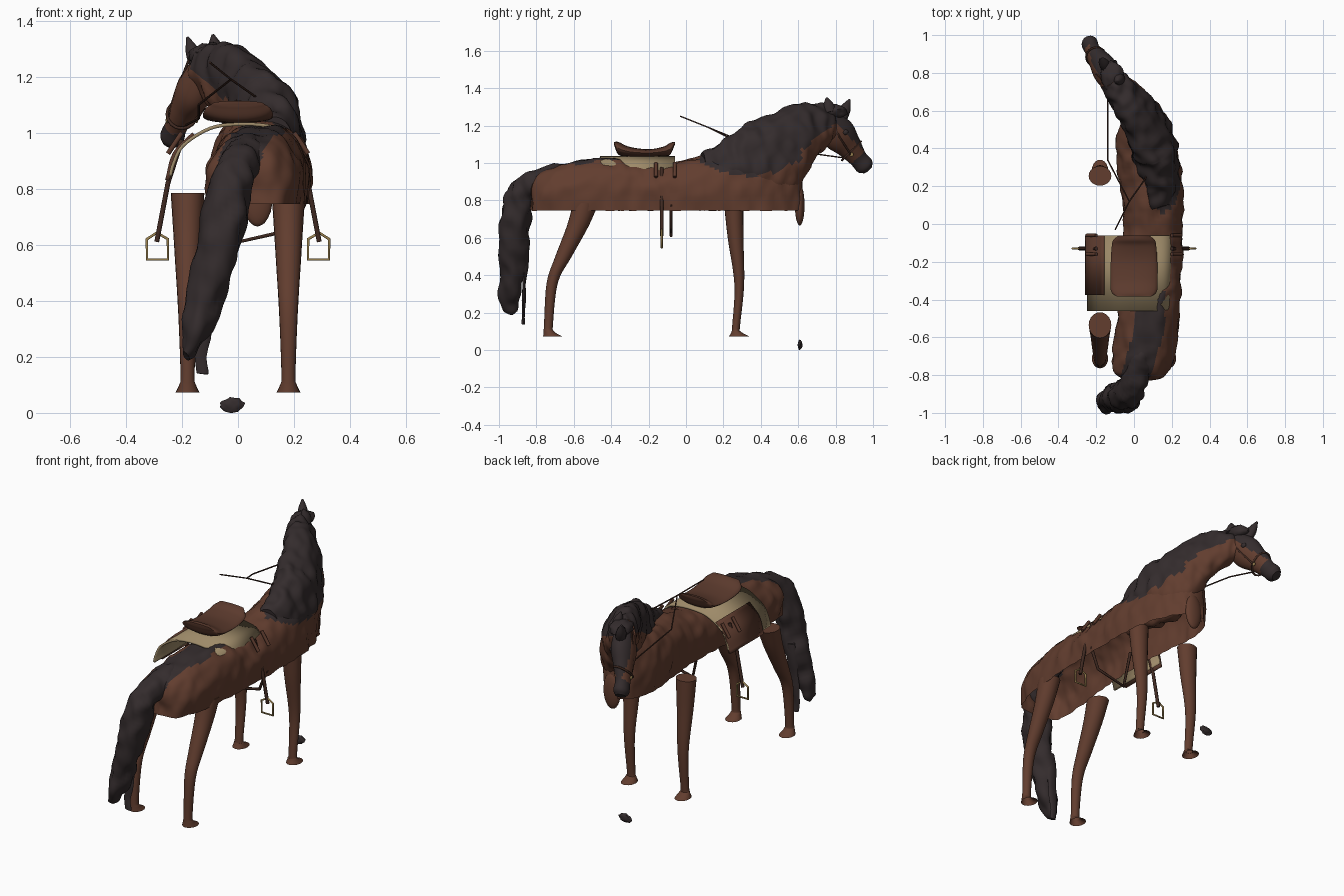
import bpy, bmesh, math
from mathutils import Vector, noise

cube = bpy.data.objects.get("Cube")
if cube:
    bpy.data.objects.remove(cube)


def material(name, r, g, b):
    m = bpy.data.materials.new(name)
    m.use_nodes = True
    m.diffuse_color = (r, g, b, 1)
    m.node_tree.nodes["Principled BSDF"].inputs["Base Color"].default_value = (r, g, b, 1)
    return m


COAT = material("brown coat", .122, .047, .028)
HAIR = material("dark hair", .034, .025, .026)
LEATHER = material("saddle leather", .105, .042, .026)
STRAP = material("dark strap", .05, .022, .015)
CLOTH = material("tan cloth", .34, .255, .14)
BRASS = material("brass", .32, .22, .08)


def smooth_rows(rows, steps):
    """Catmull-Rom interpolation of rows of numbers."""
    rows = [Vector(r) for r in rows]
    pad = [rows[0] * 2 - rows[1]] + rows + [rows[-1] * 2 - rows[-2]]
    out = []
    for a, b, c, d in zip(pad, pad[1:], pad[2:], pad[3:]):
        for i in range(steps):
            t = i / steps
            out.append((b * 2 + (c - a) * t + (a * 2 - b * 5 + c * 4 - d) * t**2
                        + (b * 3 - a - c * 3 + d) * t**3) / 2)
    return out + [rows[-1]]


def loft(name, rings, mats, rule=None, closed=True, caps=(0, -1), bump=0):
    """Skin rings of points; caps lists the rings to fill; rule(centre) picks the material slot."""
    bm = bmesh.new()
    vs = [[bm.verts.new(p) for p in ring] for ring in rings]
    n = len(vs[0])
    for r, s in zip(vs, vs[1:]):
        for i in range(n if closed else n - 1):
            j = (i + 1) % n
            bm.faces.new((r[i], r[j], s[j], s[i]))
    for end in caps:
        bm.faces.new(vs[end])
    bmesh.ops.recalc_face_normals(bm, faces=bm.faces)
    bm.normal_update()
    if bump:
        moves = [v.normal * bump * noise.noise(Vector((v.co.x * 18, v.co.y * 18, v.co.z * 12)))
                 for v in bm.verts]
        for v, m in zip(bm.verts, moves):
            v.co += m
    if rule:
        for f in bm.faces:
            f.material_index = int(rule(f.calc_center_median()))
    return finish(name, bm, mats)


def finish(name, bm, mats):
    me = bpy.data.meshes.new(name)
    bm.to_mesh(me)
    bm.free()
    for m in mats:
        me.materials.append(m)
    ob = bpy.data.objects.new(name, me)
    bpy.context.collection.objects.link(ob)
    bpy.ops.object.select_all(action='DESELECT')
    ob.select_set(True)
    bpy.context.view_layer.objects.active = ob
    bpy.ops.object.shade_smooth_by_angle(angle=math.radians(50))
    return ob


def tube(name, rows, mats, rule=None, sides=24, steps=6, axis=None, caps=(0, -1), bump=0):
    """Rows are x, y, z, half width, half height."""
    rows = smooth_rows(rows, steps)
    rings = []
    for i, r in enumerate(rows):
        c = r[:3]
        t = Vector(axis) if axis else Vector(rows[min(i + 1, len(rows) - 1)][:3]) - Vector(rows[max(i - 1, 0)][:3])
        t.normalize()
        side = (Vector((1, 0, 0)) - t * t.x).normalized()
        up = side.cross(t)
        rings.append([Vector(c) + side * r[3] * math.cos(a) + up * r[4] * math.sin(a)
                      for a in (math.tau * k / sides for k in range(sides))])
    return loft(name, rings, mats, rule, caps=caps, bump=bump)


def strap(name, pts, r, mat, cyclic=False):
    cu = bpy.data.curves.new(name, 'CURVE')
    cu.dimensions = '3D'
    cu.bevel_depth = r
    cu.bevel_resolution = 1
    cu.use_fill_caps = True
    sp = cu.splines.new('POLY')
    sp.points.add(len(pts) - 1)
    for p, co in zip(sp.points, pts):
        p.co = (*co, 1)
    sp.use_cyclic_u = cyclic
    cu.materials.append(mat)
    ob = bpy.data.objects.new(name, cu)
    bpy.context.collection.objects.link(ob)


def blob(name, centre, size, mat, bump=0):
    bm = bmesh.new()
    bmesh.ops.create_icosphere(bm, subdivisions=3, radius=1)
    for v in bm.verts:
        k = 1 + bump * noise.noise(v.co * 2)
        v.co = Vector([c + s * q * k for c, s, q in zip(centre, size, v.co)])
    finish(name, bm, [mat])


# Trunk: an open-bottomed shell; rows are y, left edge, right edge, top
def mane_line(y):
    return .93 + 1.2 * (y - .33) ** 2


def trunk_hair(c):
    if c.y < -.36:
        return abs(c.x - .085 - .3 * min(0, c.y + .55)) < .08 and c.z > .9
    return c.y > 0 and c.z > mane_line(c.y) and c.x > .15 - .3 * c.y


trunk = [(-.83, .02, .05, .82), (-.82, -.06, .12, .91), (-.78, -.115, .19, .955), (-.65, -.12, .235, 1),
         (-.4, -.09, .255, 1.03), (-.25, -.075, .262, 1), (-.1, -.07, .265, .995), (.1, -.07, .27, 1.04),
         (.3, -.1, .26, 1.06), (.45, -.1, .22, 1.08), (.57, -.06, .16, 1.05), (.62, 0, .1, .95)]
FLOOR = .745
rings = []
for y, left, right, top in smooth_rows(trunk, 8):
    ring = []
    for k in range(41):
        a = math.pi * k / 40
        tuck = 1 - .1 * max(0, 1 - math.sin(a) * 2.5)
        x = (left + right) / 2 + tuck * (right - left) / 2 * math.copysign(abs(math.cos(a)) ** .8, math.cos(a))
        ring.append((x, y, FLOOR + (top - FLOOR) * math.sin(a) ** .75))
    rings.append(ring)
loft("trunk", rings, [COAT, HAIR], trunk_hair, closed=False, bump=.014)
blob("breast", (.07, .608, .775), (.055, .026, .11), COAT)


# Neck with the mane, and head
def neck_hair(c):
    throat = c.y > .62 and c.z < 1.07 + .8 * (c.y - .62)
    crest = c.z > .87 + .5 * c.y
    return (crest or (c.z > mane_line(min(c.y, .58)) and c.x > .11 - .3 * c.y)) and not throat


tube("neck", [(.14, .1, .94, .07, .12), (.13, .24, .96, .1, .17), (.1, .42, 1.01, .12, .225),
              (.03, .57, 1.13, .105, .17), (-.06, .69, 1.2, .085, .128), (-.12, .77, 1.23, .06, .085)],
     [COAT, HAIR], neck_hair, sides=48, steps=12, bump=.022)
tube("head", [(-.1, .73, 1.25, .05, .06), (-.15, .81, 1.16, .065, .092), (-.19, .87, 1.09, .052, .07),
              (-.22, .92, 1.025, .04, .05), (-.235, .955, .985, .043, .05), (-.242, .972, .965, .03, .03)],
     [COAT, HAIR], lambda c: c.y - c.z > -.11 or c.y + c.z > 2.015 or c.z > 1.25, sides=32, steps=9)
blob("forelock", (-.115, .785, 1.275), (.06, .075, .042), HAIR, .2)
for side, base, tip in (("right", (-.145, .83, 1.24), (-.18, .875, 1.34)),
                        ("left", (-.075, .77, 1.27), (-.09, .752, 1.35))):
    mid = [(a + b) / 2 for a, b in zip(base, tip)]
    tube(side + "_ear", [(*base, .028, .034), (*mid, .025, .03), (*tip, .005, .005)], [HAIR], sides=10, steps=3)
blob("right_eye", (-.205, .84, 1.165), (.012, .018, .015), HAIR)
blob("left_eye", (-.1, .85, 1.165), (.012, .018, .015), HAIR)

# Tail and a loose lock
tube("tail", [(.055, -.66, .965, .07, .03), (.015, -.8, .905, .07, .06), (-.03, -.89, .81, .077, .078),
              (-.055, -.915, .65, .076, .08), (-.1, -.925, .48, .068, .072), (-.148, -.94, .3, .048, .055),
              (-.19, -.955, .205, .018, .03)], [HAIR], steps=8, bump=.022)
tube("tail_lock", [(-.1, -.86, .55, .03, .02), (-.12, -.865, .35, .03, .012), (-.13, -.87, .2, .022, .009),
                   (-.13, -.87, .14, .022, .008)], [HAIR], sides=10, steps=4, bump=.01)
blob("loose_tuft", (-.02, .61, .028), (.042, .012, .026), HAIR, .3)

# Legs, hollow at the foot: y, z, half width, half depth
fore = [(.255, .785, .06, .052), (.265, .6, .048, .042), (.285, .35, .033, .026),
        (.268, .13, .025, .021), (.268, .1, .03, .024), (.285, .072, .043, .055)]
hind = [(-.535, .785, .06, .068), (-.58, .66, .052, .058), (-.655, .5, .042, .044), (-.715, .36, .033, .03),
        (-.735, .14, .025, .024), (-.733, .1, .03, .028), (-.712, .072, .043, .052)]
for side, x in (("right", -.18), ("left", .18)):
    for name, rows in (("fore_leg", fore), ("hind_leg", hind)):
        tube(f"{side}_{name}", [(x, *r) for r in rows], [COAT], sides=20, steps=5, axis=(0, 0, -1), caps=(0,))


# Saddle cloth and flaps: bent sheets following an arch
def sheet(name, profile, y0, y1, mat, thick):
    pts = smooth_rows(profile, 5)
    ob = loft(name, [[(x, y0, z) for x, z in pts], [(x, y1, z) for x, z in pts]],
              [mat], closed=False, caps=())
    mod = ob.modifiers.new("thickness", 'SOLIDIFY')
    mod.thickness = thick
    mod.offset = 0


TIGHT = .84  # the left flap is drawn in under the trunk
sheet("saddle_cloth", [(-.242, .845), (-.23, .89), (-.195, .955), (-.1, 1.015), (0, 1.03),
                       (.1, 1.025), (.165, 1.005), (.195, .95), (.2, .87)], -.46, -.06, CLOTH, .012)
for side, s, f in (("right", -1, -1), ("left", 1, TIGHT)):
    sheet(side + "_flap", [(f * .252, .83), (f * .225, .925), (f * .158, .995)], -.375, -.06, LEATHER, .016)
    strap(side + "_stirrup_leather", [(s * .2, -.13, .975), (s * .25, -.13, .82), (s * .29, -.13, .61)],
          .01, STRAP)
    strap(side + "_stirrup", [(s * a, -.13, z) for a, z in
                              ((.25, .62), (.25, .547), (.325, .547), (.325, .62), (.29, .643))],
          .006, BRASS, True)
    for place, y in (("front", -.06), ("rear", -.16)):
        strap(f"{side}_{place}_billet", [(s * .2, y, 1), (s * .25, y, .925)], .01, LEATHER)
tube("seat", [(0, -.385, 1.105, .09, .008), (0, -.36, 1.078, .12, .034), (0, -.3, 1.06, .125, .026),
              (0, -.2, 1.054, .123, .02), (0, -.12, 1.062, .118, .026), (0, -.085, 1.076, .11, .032),
              (0, -.06, 1.105, .08, .008)], [LEATHER], axis=(0, 1, 0))
strap("girth", [(.25, -.08, .78), (.2, -.08, .655), (.01, -.08, .612), (-.04, -.08, .85)], .009, STRAP)

# Bridle and reins
fork = (-.025, .12, 1.19)
strap("right_rein", [(-.2, .9, 1.02), (-.14, .68, 1.05), (-.14, .34, 1.1), fork, (-.1, -.03, 1.25)], .004, STRAP)
strap("left_rein", [fork, (.06, .24, 1.13), (.1, .4, 1.13)], .004, STRAP)
for side, dx in (("right", -.055), ("left", .055)):
    strap(side + "_cheek_strap", [(-.12 + dx, .77, 1.26), (-.155 + dx * 1.2, .82, 1.14),
                                  (-.2 + dx * .9, .885, 1.04)], .005, STRAP)
    blob(side + "_bit_ring", (-.2 + dx * .95, .885, 1.045), (.006, .011, .011), BRASS)
strap("noseband", [(-.2 + .053 * math.cos(a), .885 + .05 * math.sin(a), 1.065 + .05 * math.sin(a))
                   for a in (math.tau * k / 16 for k in range(16))], .006, STRAP, True)
